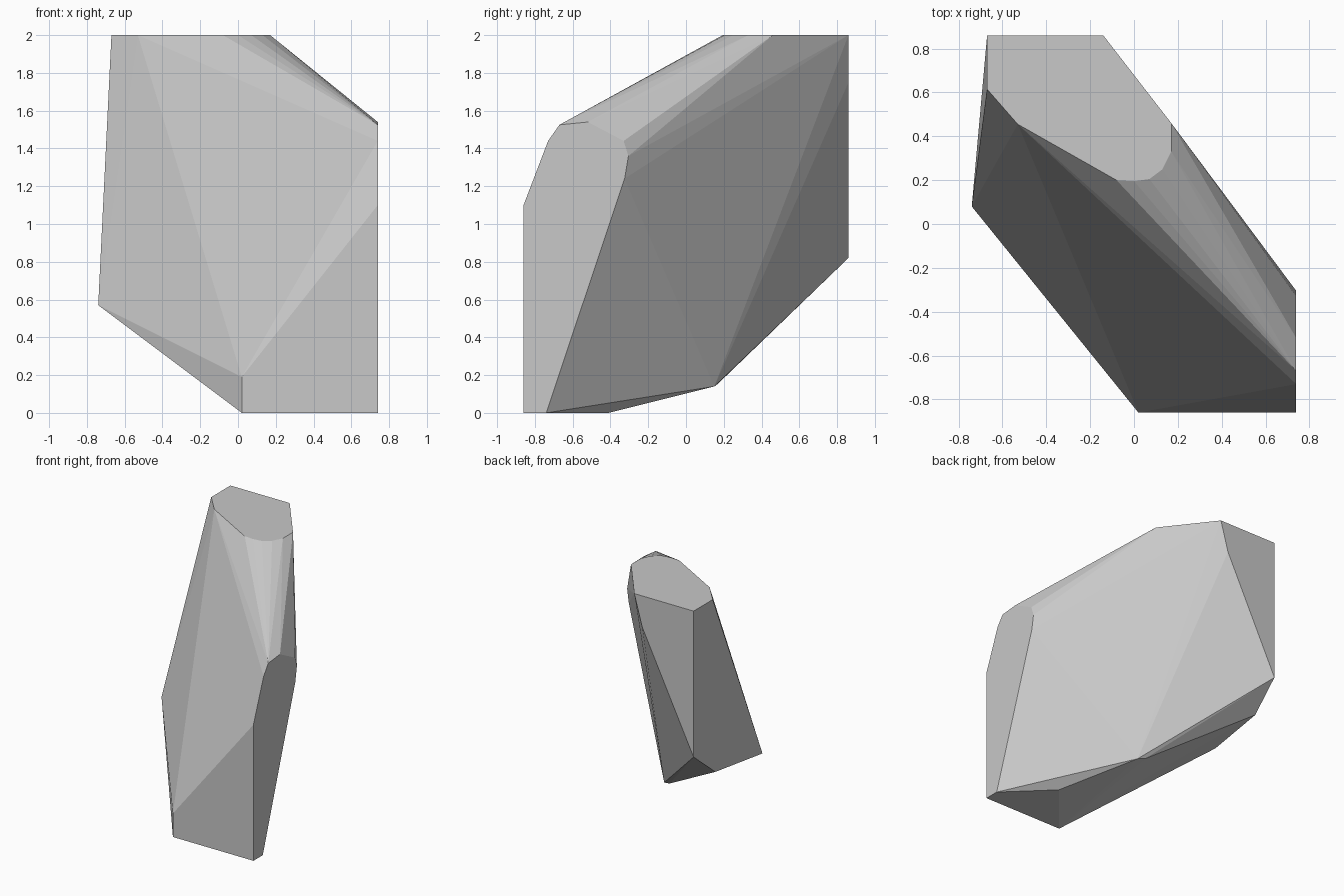
import bpy, bmesh, math

if "Cube" in bpy.data.objects:
    bpy.data.objects.remove(bpy.data.objects["Cube"])

# Flat cut outlines of the stone
top_cut = [(-0.67, 0.86), (-0.14, 0.86), (0.17, 0.46), (0.17, 0.33), (0.13, 0.25),
           (0.07, 0.205), (0.0, 0.195), (-0.08, 0.20), (-0.53, 0.455), (-0.67, 0.615)]   # x, y at z = 2
right_cut = [(-0.86, 0.0), (-0.86, 1.10), (-0.73, 1.44), (-0.67, 1.525), (-0.52, 1.54),
             (-0.33, 1.44), (-0.305, 1.36), (-0.325, 1.24), (-0.74, 0.0)]                # y, z at x = 0.74
front_cut = [(0.02, 0.0), (0.02, 0.19)]                                                  # x, z at y = -0.86
back_cut = [(-0.67, 0.82), (-0.21, 1.75)]                                                # x, z at y = 0.86

# Loose corners on the left side and the underside
corners = [(-0.74, 0.08, 0.57), (-0.69, 0.61, 0.61), (0.09, 0.15, 0.14),
           (0.03, 0.17, 0.155), (0.40, -0.41, 0.0)]

points = [(x, y, 2.0) for x, y in top_cut]
points += [(0.74, y, z) for y, z in right_cut]
points += [(x, -0.86, z) for x, z in front_cut]
points += [(x, 0.86, z) for x, z in back_cut]
points += corners

# Stone body: convex skin around the cuts
bm = bmesh.new()
for p in points:
    bm.verts.new(p)
hull = bmesh.ops.convex_hull(bm, input=bm.verts[:])
loose = {v for v in hull["geom_interior"] + hull["geom_unused"]
         if isinstance(v, bmesh.types.BMVert)}
bmesh.ops.delete(bm, geom=list(loose), context='VERTS')
bmesh.ops.dissolve_limit(bm, angle_limit=math.radians(0.5),
                         verts=bm.verts[:], edges=bm.edges[:])
bmesh.ops.recalc_face_normals(bm, faces=bm.faces[:])

mesh = bpy.data.meshes.new("rock")
bm.to_mesh(mesh)
bm.free()

# Plain grey stone
grey = bpy.data.materials.new("stone_grey")
grey.diffuse_color = (0.58, 0.58, 0.58, 1.0)
grey.use_nodes = True
grey.node_tree.nodes["Principled BSDF"].inputs["Base Color"].default_value = grey.diffuse_color
mesh.materials.append(grey)

rock = bpy.data.objects.new("rock", mesh)
bpy.context.collection.objects.link(rock)
